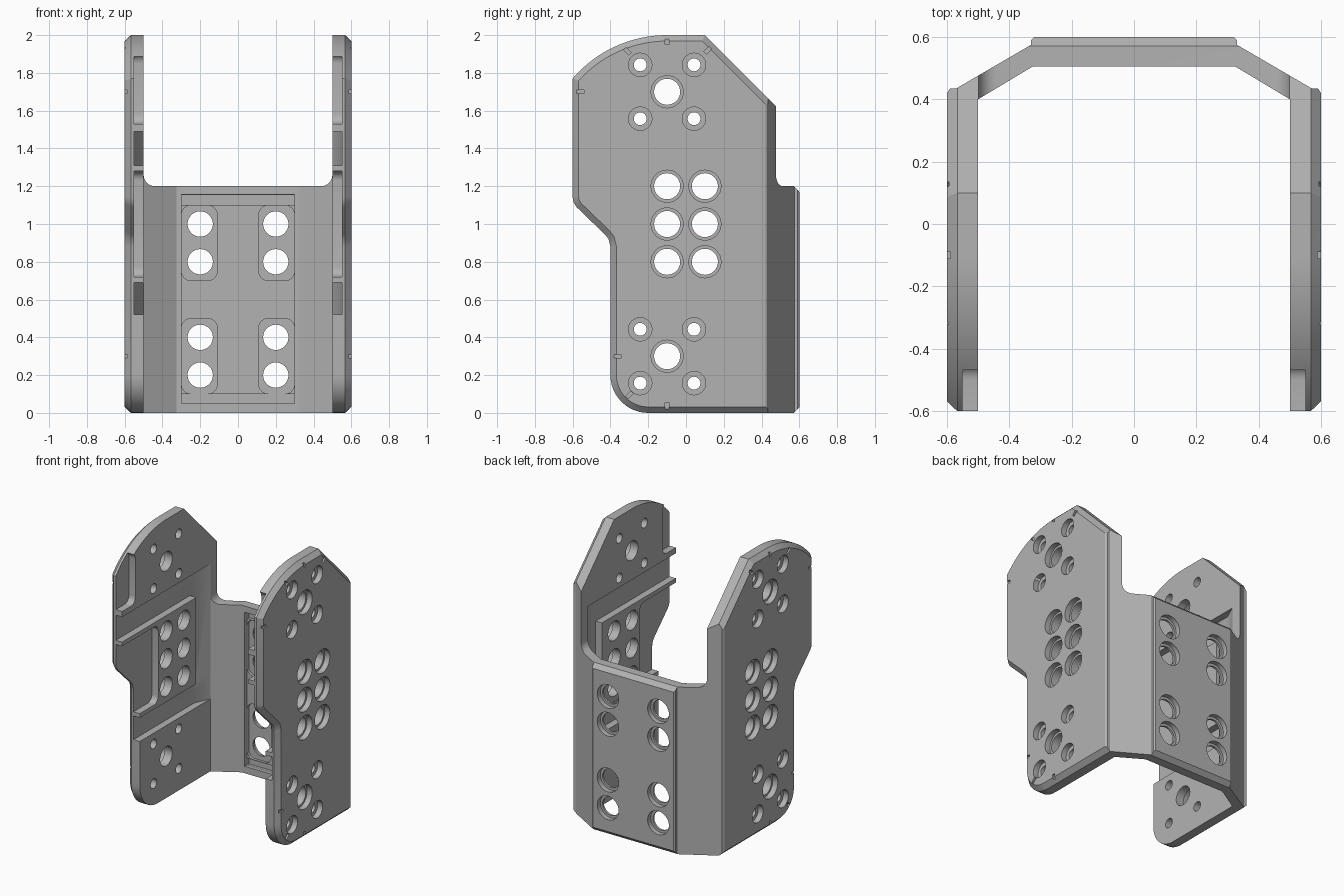
import bpy, bmesh
from math import sin, cos, radians, pi
from mathutils import Vector

if "Cube" in bpy.data.objects:
    bpy.data.objects.remove(bpy.data.objects["Cube"])

grey = bpy.data.materials.new("mid_grey")
grey.use_nodes = True
colour = (0.45, 0.45, 0.45, 1)
grey.diffuse_color = colour
grey.node_tree.nodes["Principled BSDF"].inputs["Base Color"].default_value = colour


def place(axis, p, t):
    u, v = p
    return {"X": (t, u, v), "Y": (u, t, v), "Z": (u, v, t)}[axis]


def loft(name, axis, sections):
    """Closed solid through matching outlines, each given as (points, position)."""
    bm = bmesh.new()
    rings = [[bm.verts.new(place(axis, p, t)) for p in pts] for pts, t in sections]
    for a, b in zip(rings, rings[1:]):
        for i in range(len(a)):
            j = (i + 1) % len(a)
            bm.faces.new((a[i], a[j], b[j], b[i]))
    bm.faces.new(rings[0])
    bm.faces.new(rings[-1])
    bmesh.ops.recalc_face_normals(bm, faces=bm.faces)
    mesh = bpy.data.meshes.new(name)
    bm.to_mesh(mesh)
    bm.free()
    obj = bpy.data.objects.new(name, mesh)
    obj.data.materials.append(grey)
    bpy.context.collection.objects.link(obj)
    return obj


def prism(axis, pts, lo, hi):
    return loft("cutter", axis, [(pts, lo), (pts, hi)])


def arc(cx, cy, r, a0, a1, n=10):
    angles = [radians(a0 + (a1 - a0) * i / n) for i in range(n + 1)]
    return [(cx + r * cos(a), cy + r * sin(a)) for a in angles]


def circle(c, r, n=32):
    return [(c[0] + r * cos(2 * pi * i / n), c[1] + r * sin(2 * pi * i / n)) for i in range(n)]


def rect(u0, u1, v0, v1, r=0):
    if not r:
        return [(u0, v0), (u1, v0), (u1, v1), (u0, v1)]
    return (arc(u0 + r, v0 + r, r, 180, 270, 6) + arc(u1 - r, v0 + r, r, 270, 360, 6)
            + arc(u1 - r, v1 - r, r, 0, 90, 6) + arc(u0 + r, v1 - r, r, 90, 180, 6))


def inset(pts, d):
    """Mitred inward offset of a counter-clockwise outline."""
    out = []
    for i, p in enumerate(pts):
        a, b, c = Vector(pts[i - 1]), Vector(p), Vector(pts[(i + 1) % len(pts)])
        e, f = (b - a).normalized(), (c - b).normalized()
        n, m = Vector((-e.y, e.x)), Vector((-f.y, f.x))
        out.append(tuple(b + (n + m) * d / (1 + n.dot(m))))
    return out


def boolean(body, cutter, op="DIFFERENCE"):
    mod = body.modifiers.new("cut", "BOOLEAN")
    mod.operation, mod.solver, mod.object = op, "EXACT", cutter
    bpy.context.view_layer.objects.active = body
    bpy.ops.object.modifier_apply(modifier=mod.name)
    bpy.data.objects.remove(cutter)


# U-shaped footprint: two side walls, angled corners, back panel
half = [(0.5, -0.7), (0.6, -0.7), (0.6, 0.42), (0.59, 0.435), (0.57, 0.435),
        (0.33, 0.575), (0.33, 0.59), (0.32, 0.6)]
inner = [(0.325, 0.505), (0.5, 0.4)]
mirror = lambda pts: [(-x, y) for x, y in reversed(pts)]
bracket = loft("bracket", "Z", [(half + mirror(half) + mirror(inner) + inner, t) for t in (-0.1, 2.1)])

# Side silhouette with chamfered outer rim
side = ([(0.7, 0), (0.7, 1.4), (0.1, 2)]
        + arc(-0.1, 1.34, 0.66, 90, 139.3, 16)
        + [(-0.6, 1.14), (-0.595, 1.115), (-0.58, 1.09), (-0.43, 0.945), (-0.41, 0.92), (-0.4, 0.88)]
        + arc(-0.2, 0.2, 0.2, 180, 270, 12))
rim = inset(side, 0.032)
silhouette = loft("cutter", "X", [(rim, -0.6005), (side, -0.567), (side, 0.567), (rim, 0.6005)])
boolean(bracket, silhouette, "INTERSECT")

# Opening above the back panel, with rounded lower corners
w, r = 0.4995, 0.06
opening = arc(-w + r, 1.2 + r, r, 180, 270, 8) + arc(w - r, 1.2 + r, r, 270, 360, 8) + [(w, 2.2), (-w, 2.2)]
boolean(bracket, prism("Y", opening, 0.38, 0.8))

# Chamfers along the top and bottom of the back panel
boolean(bracket, prism("X", [(0.57, 1.201), (0.61, 1.16), (0.61, 1.201)], -0.4, 0.4))
boolean(bracket, prism("X", [(0.568, -0.002), (0.61, -0.002), (0.61, 0.04)], -0.45, 0.45))

# Hole layout for the side walls
small = [(-0.1 + dy, z + dz) for z in (0.3, 1.7) for dy in (-0.1425, 0.1425) for dz in (-0.1425, 0.1425)]
large = [(-0.1, 0.3), (-0.1, 1.7)] + [(y, z) for y in (-0.1, 0.1) for z in (0.8, 1, 1.2)]

# Index notches on the rim: centre and direction
notches = [((-0.1, 1.97), (0, 1)), ((-0.56, 1.7), (1, 0)), ((-0.365, 0.3), (1, 0)), ((-0.1, 0.035), (0, 1)),
           ((-0.31, 1.915), (-0.7, 0.7)), ((0.115, 1.92), (0.7, 0.7)), ((-0.3, 0.095), (0.7, 0.7))]

for s in (-1, 1):
    # Wide recess with a sloping rear end, around a raised middle pad
    recess = [(0.45 * s, -0.7), (0.55 * s, -0.7), (0.55 * s, 0.29), (0.5 * s, 0.4), (0.45 * s, 0.4)]
    for z0, z1 in ((0.52, 0.69), (1.31, 1.49)):
        boolean(bracket, prism("Z", recess, z0, z1))
    rear = [(0.45 * s, 0.24), (0.55 * s, 0.24), (0.55 * s, 0.29), (0.5 * s, 0.4), (0.45 * s, 0.4)]
    boolean(bracket, prism("Z", rear, 0.6, 1.4))
    # Front pockets
    boolean(bracket, prism("X", rect(-0.8, -0.19, 0.72, 1.28, 0.05), 0.45 * s, 0.55 * s))
    boolean(bracket, prism("X", rect(-0.8, -0.45, 1.53, 1.9, 0.05), 0.45 * s, 0.55 * s))
    # Stepped holes
    for centres, bore, step in ((small, 0.034, 0.062), (large, 0.069, 0.085)):
        for c in centres:
            boolean(bracket, prism("X", circle(c, bore), 0.4 * s, 0.7 * s))
            boolean(bracket, prism("X", circle(c, step), 0.56 * s, 0.7 * s))
    for c, d in notches:
        c, d = Vector(c), Vector(d).normalized()
        n = Vector((-d.y, d.x)) * 0.01
        d = d * 0.02
        boolean(bracket, prism("X", [c - d - n, c + d - n, c + d + n, c - d + n], 0.588 * s, 0.7 * s))

# Inner face of the back panel: shallow recess, end channels, hole pockets
boolean(bracket, prism("Y", rect(-0.3, 0.3, 0.05, 1.155), 0.45, 0.53))
for z0, z1 in ((0.05, 0.1), (1.1, 1.155)):
    boolean(bracket, prism("Y", rect(-0.299, 0.299, z0 + 0.001, z1 - 0.001), 0.45, 0.55))
for s in (-1, 1):
    for z0, z1 in ((0.101, 0.5), (0.7, 1.099)):
        u = sorted((0.11 * s, 0.299 * s))
        boolean(bracket, prism("Y", rect(*u, z0, z1, 0.05), 0.45, 0.55))
    for z in (0.2, 0.4, 0.8, 1):
        boolean(bracket, prism("Y", circle((0.2 * s, z), 0.067), 0.4, 0.7))
        boolean(bracket, prism("Y", circle((0.2 * s, z), 0.085), 0.565, 0.7))

bpy.ops.object.select_all(action="DESELECT")
bracket.select_set(True)
bpy.context.view_layer.objects.active = bracket
bpy.ops.object.shade_smooth_by_angle(angle=radians(25))
